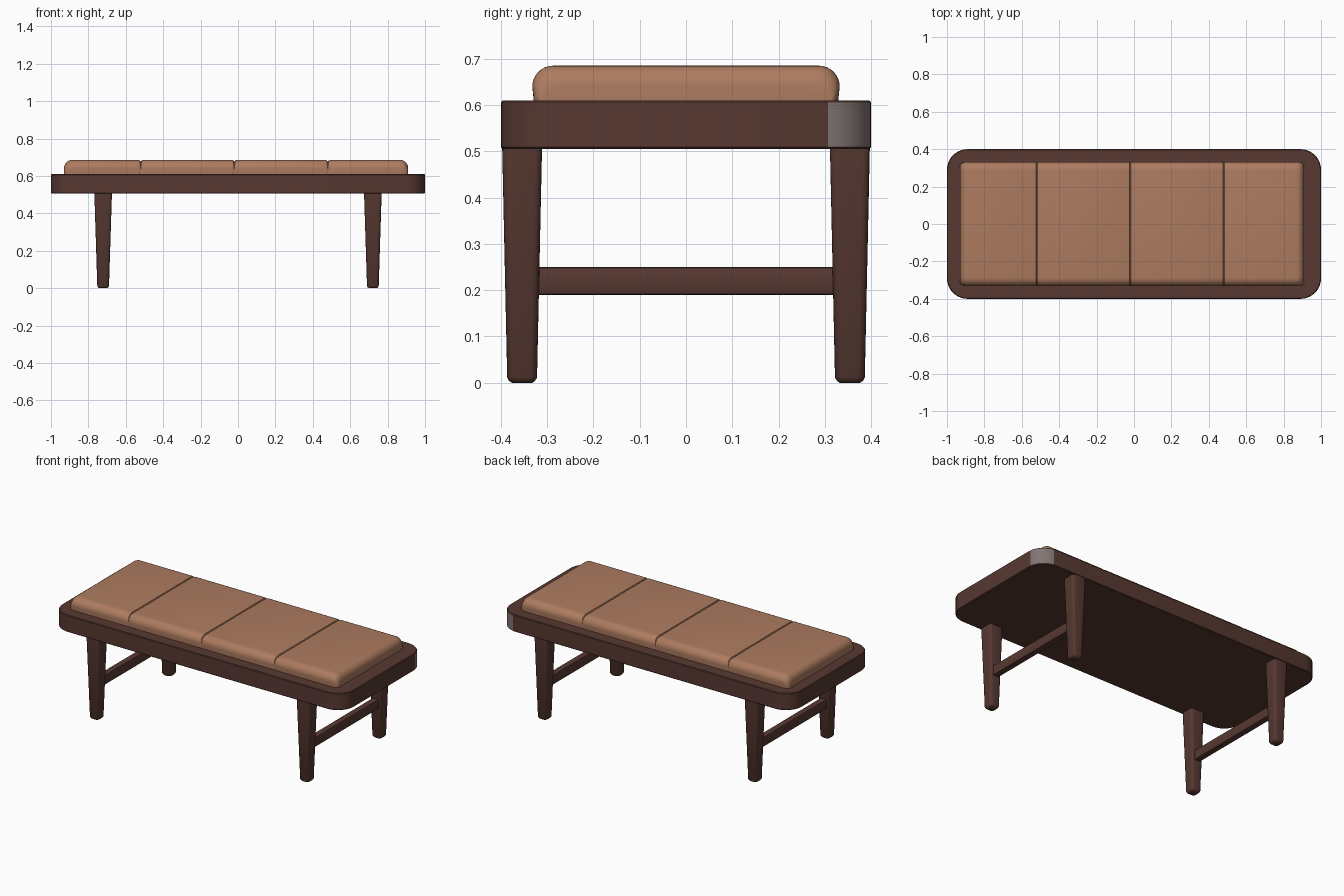
import bpy, bmesh, math

if "Cube" in bpy.data.objects:
    bpy.data.objects.remove(bpy.data.objects["Cube"])


def material(name, rgb):
    m = bpy.data.materials.new(name)
    m.diffuse_color = (*rgb, 1)
    m.use_nodes = True
    m.node_tree.nodes["Principled BSDF"].inputs["Base Color"].default_value = m.diffuse_color
    return m


WOOD = material("dark brown wood", (0.095, 0.04, 0.031))
LEATHER = material("tan leather", (0.42, 0.2, 0.117))
GREY = material("worn grey", (0.22, 0.18, 0.17))


def finish(name, bm, *mats):
    bmesh.ops.recalc_face_normals(bm, faces=bm.faces)
    me = bpy.data.meshes.new(name)
    bm.to_mesh(me)
    bm.free()
    for m in mats:
        me.materials.append(m)
    ob = bpy.data.objects.new(name, me)
    bpy.context.collection.objects.link(ob)
    bpy.ops.object.select_all(action='DESELECT')
    ob.select_set(True)
    bpy.context.view_layer.objects.active = ob
    bpy.ops.object.shade_smooth_by_angle(angle=math.radians(40))
    return ob


def loft(rings):
    """Skin a list of equal-length point rings and cap both ends."""
    bm = bmesh.new()
    vs = [[bm.verts.new(p) for p in r] for r in rings]
    n = len(vs[0])
    for a, b in zip(vs, vs[1:]):
        for i in range(n):
            bm.faces.new((a[i], a[(i + 1) % n], b[(i + 1) % n], b[i]))
    bm.faces.new(vs[0])
    bm.faces.new(vs[-1])
    return bm


def rounded_rect(cx, cy, hx, hy, r, z, seg):
    """Ring of points round a rounded rectangle lying flat at height z."""
    pts = []
    for k, (sx, sy) in enumerate(((1, 1), (-1, 1), (-1, -1), (1, -1))):
        for i in range(seg + 1):
            a = math.pi / 2 * (k + i / seg)
            pts.append((cx + sx * (hx - r) + r * math.cos(a),
                        cy + sy * (hy - r) + r * math.sin(a), z))
    return pts


# Seat frame: slab with rounded corners and a slightly eased rim
bm = loft([rounded_rect(0, 0, 1 - d, 0.4 - d, 0.11 - d, z, 10)
           for d, z in ((0.004, 0.505), (0, 0.509), (0, 0.606), (0.004, 0.61))])
# one corner is worn grey
bm.normal_update()
for f in bm.faces:
    c = f.calc_center_median()
    if c.x > 0.91 and c.y > 0.31 and len(f.verts) == 4 and 0.51 < c.z < 0.6:
        f.material_index = 1
finish("seat_frame", bm, WOOD, GREY)

# Cushion: rounded sections along x, pinched at three seams
X0, X1, HW, TOP, BASE, R = -0.93, 0.91, 0.332, 0.685, 0.6, 0.045


def cushion_section(x, top, hw):
    r = min(R, top - BASE - 0.005)
    pts = [(x, -hw + 0.004, BASE)]
    for i in range(9):
        a = math.pi - math.pi / 2 * i / 8
        pts.append((x, -hw + r + r * math.cos(a), top - r + r * math.sin(a)))
    return pts + [(x, -y, z) for x, y, z in reversed(pts)]


stations = []
for i in range(9):
    a = math.pi / 2 * i / 8
    stations.append((X0 + R * (1 - math.cos(a)) * 0.9,
                     TOP - R * (1 - math.sin(a)),
                     HW - 0.02 * (1 - math.sin(a))))
mirror_end = [(X1 - (x - X0), t, w) for x, t, w in reversed(stations)]
for s in (-0.52, -0.02, 0.48):
    for dx, d in ((-0.012, 0), (-0.005, 0.002), (-0.002, 0.007),
                  (0.002, 0.007), (0.005, 0.002), (0.012, 0)):
        stations.append((s + dx, TOP - d, HW - d * 0.5))
finish("cushion", loft([cushion_section(*s) for s in stations + mirror_end]), LEATHER)

# Legs and stretchers, mirrored to all corners
for sx, side in ((-1, "left"), (1, "right")):
    for sy, end in ((-1, "front"), (1, "back")):
        rings = []
        for z, grow in ((0, -0.01), (0.004, -0.004), (0.012, 0), (0.515, 0)):
            t = z / 0.505
            rings.append(rounded_rect(sx * 0.721, sy * 0.354,
                                      0.031 + 0.016 * t + grow,
                                      0.032 + 0.011 * t + grow, 0.015, z, 4))
        finish(f"{end}_{side}_leg", loft(rings), WOOD)
    rings = [[(sx * 0.721 + px, y, 0.22 + pz) for px, pz, _ in
              rounded_rect(0, 0, 0.02, 0.03, 0.006, 0, 2)] for y in (-0.34, 0.34)]
    finish(f"{side}_stretcher", loft(rings), WOOD)
